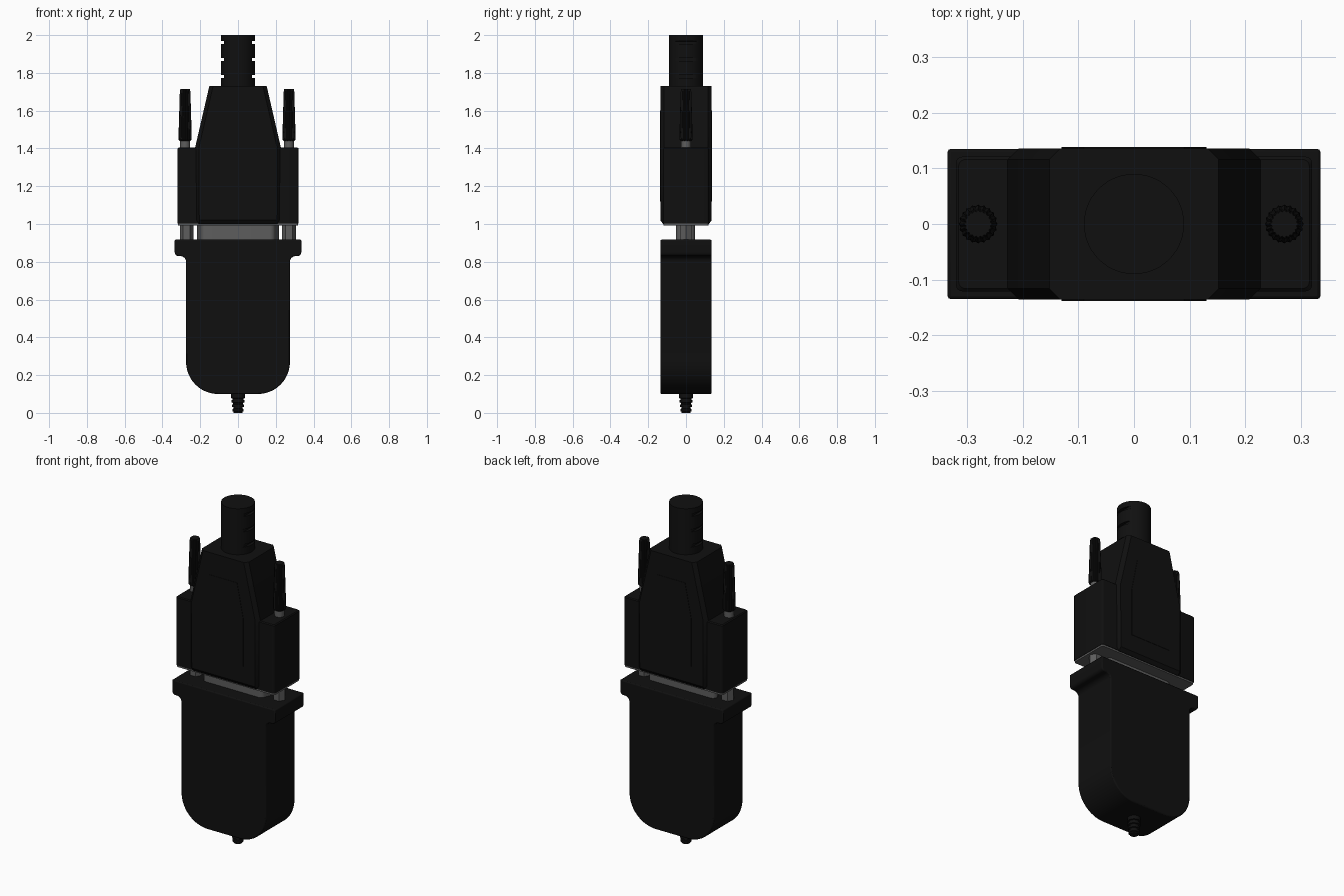
import bpy, bmesh, math
from math import sin, cos, pi

cube = bpy.data.objects.get("Cube")
if cube:
    bpy.data.objects.remove(cube, do_unlink=True)


def material(name, v):
    m = bpy.data.materials.new(name)
    m.use_nodes = True
    m.diffuse_color = (v, v, v, 1)
    bsdf = next(n for n in m.node_tree.nodes if n.type == 'BSDF_PRINCIPLED')
    bsdf.inputs["Base Color"].default_value = (v, v, v, 1)
    return m


black = material("black plastic", 0.005)
steel = material("grey metal", 0.11)


def loft(name, rings, mat, bevel=0.0):
    """Skin a stack of equal-length rings and cap both ends."""
    bm = bmesh.new()
    rows = [[bm.verts.new(p) for p in ring] for ring in rings]
    n = len(rows[0])
    for a, b in zip(rows, rows[1:]):
        for i in range(n):
            j = (i + 1) % n
            bm.faces.new((a[i], a[j], b[j], b[i]))
    bm.faces.new(rows[0][::-1])
    bm.faces.new(rows[-1])
    bmesh.ops.recalc_face_normals(bm, faces=bm.faces)
    me = bpy.data.meshes.new(name)
    bm.to_mesh(me)
    bm.free()
    me.materials.append(mat)
    ob = bpy.data.objects.new(name, me)
    bpy.context.collection.objects.link(ob)
    if bevel:
        mod = ob.modifiers.new("soft edges", 'BEVEL')
        mod.width, mod.segments = bevel, 2
        mod.limit_method, mod.angle_limit = 'ANGLE', math.radians(40)
    bpy.ops.object.select_all(action='DESELECT')
    ob.select_set(True)
    bpy.context.view_layer.objects.active = ob
    bpy.ops.object.shade_smooth_by_angle(angle=math.radians(35))
    return ob


def arc(cx, cy, r, a0, a1, n=8):
    return [(cx + r * cos(math.radians(a0 + (a1 - a0) * i / n)),
             cy + r * sin(math.radians(a0 + (a1 - a0) * i / n))) for i in range(n + 1)]


def mirrored(half):
    return half + [(-x, z) for x, z in reversed(half)]


def front_prism(name, half, depth, mat, bevel=0.0):
    pts = mirrored(half)
    return loft(name, [[(x, y, z) for x, z in pts] for y in (-depth, depth)], mat, bevel)


def turned(name, cx, profile, mat, sides=32, flute=0.0):
    """Round part about a vertical axis; profile is (radius, z)."""
    rings = []
    for r, z in profile:
        rings.append([(cx + (r - flute * (i % 2)) * cos(2 * pi * i / sides),
                       (r - flute * (i % 2)) * sin(2 * pi * i / sides), z) for i in range(sides)])
    return loft(name, rings, mat)


def rounded_rect(hx, hy, r, z):
    pts = []
    for sx, sy, a in ((1, 1, 0), (-1, 1, 90), (-1, -1, 180), (1, -1, 270)):
        pts += [(x, y, z) for x, y in arc(sx * (hx - r), sy * (hy - r), r, a, a + 90, 4)]
    return pts


# Lower housing with rounded base and flange
housing = (arc(0.105, 0.27, 0.17, -90, 0, 12) + arc(0.305, 0.80, 0.03, 180, 90, 6)
           + arc(0.315, 0.85, 0.02, -90, 0, 4) + [(0.335, 0.917)])
front_prism("lower_housing", housing, 0.135, black, 0.006)

# Ribbed cable stub under the housing
stub = [(0.036, 0.11)]
for k in range(4):
    z, r = 0.09 - k * 0.023, 0.036 - k * 0.002
    stub += [(r, z), (r, z - 0.012), (r - 0.007, z - 0.014), (r - 0.007, z - 0.021)]
stub[-1] = (stub[-1][0], 0)
turned("cable_stub", 0, stub, black)

# D-shaped metal shell bridging the two halves
shell = []
for cx, cy, a in ((0.19, 0.02, 0), (-0.19, 0.02, 90), (-0.17, -0.025, 180), (0.17, -0.025, 270)):
    shell += arc(cx, cy, 0.028, a, a + 90, 5)
loft("metal_shell", [[(x, y, z) for x, y in shell] for z in (0.90, 1.0)], steel)

# Hood: face plate, side wings and tapered core
loft("face_plate", [rounded_rect(0.318, 0.118, 0.012, z) for z in (0.992, 1.004)], steel)
loft("hood_wings", [rounded_rect(hx, hy, 0.012, z) for hx, hy, z in
                    ((0.32, 0.121, 1.002), (0.32, 0.121, 1.40), (0.315, 0.116, 1.405))], black)


def chamfered(hx, hy, c, z):
    q = [(hx, hy - c), (hx - c, hy)]
    top = q + [(-x, y) for x, y in reversed(q)]
    return [(x, y, z) for x, y in top + [(-x, -y) for x, y in top]]


loft("hood_core", [chamfered(hx, hy, 0.02, z) for hx, hy, z in
                   ((0.225, 0.121, 1.0), (0.225, 0.136, 1.02),
                    (0.227, 0.136, 1.405), (0.152, 0.136, 1.73))], black)

# Shallow raised panels on the hood faces
for side, label in ((-1, "front"), (1, "back")):
    loft(label + "_panel", [[(x, side * y, z) for x, z in mirrored(
        [(0.13, 1.12), (0.13, 1.40), (0.09, 1.60)])] for y in (0.13, 0.138)], black)

# Strain relief with side slots
boot = []
layers = [(1.72, False)]
for zc in (1.78, 1.87, 1.96):
    layers += [(zc - 0.008, False), (zc - 0.0075, True), (zc + 0.0075, True), (zc + 0.008, False)]
layers.append((2.0, False))
for z, slot in layers:
    lim = 0.074 if slot else 1
    boot.append([(max(-lim, min(lim, 0.09 * cos(2 * pi * i / 48))),
                  0.09 * sin(2 * pi * i / 48), z) for i in range(48)])
loft("strain_relief", boot, black)

# Thumbscrews, shanks and hex standoffs on both sides
for cx, label in ((0.27, "left"), (-0.28, "right")):
    turned(label + "_thumbscrew", cx, [(0.028, 1.44), (0.035, 1.447), (0.034, 1.50), (0.028, 1.70),
                                       (0.025, 1.715)], black, 40, 0.003)
    turned(label + "_screw_shank", cx, [(0.026, 1.39), (0.026, 1.445)], steel)
    turned(label + "_standoff", 0.27 if cx > 0 else -0.272, [(0.036, 0.90), (0.036, 1.0)], steel, 6)
